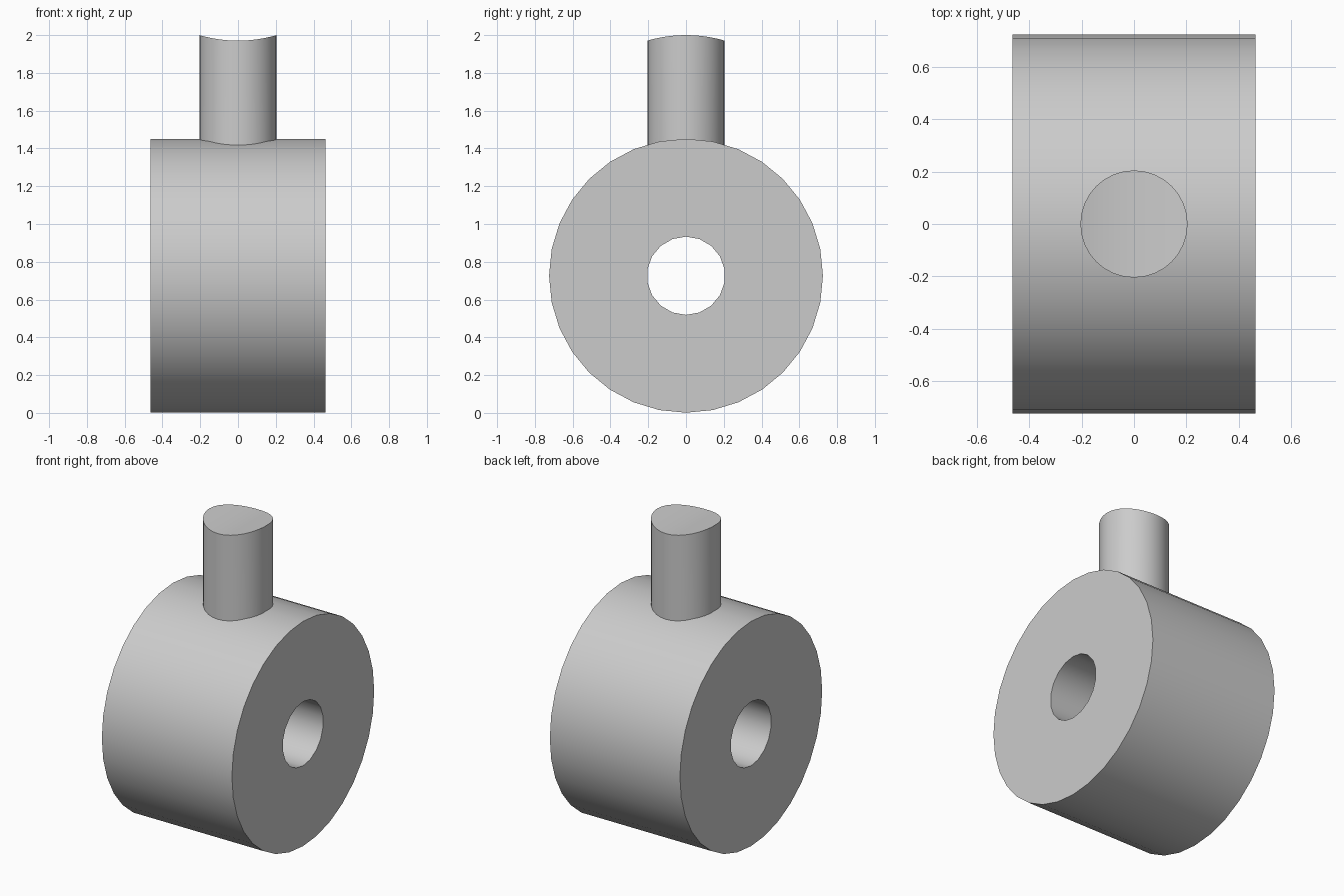
import bpy, bmesh
from math import sin, cos, tau, radians, sqrt

cube = bpy.data.objects.get("Cube")
if cube:
    bpy.data.objects.remove(cube, do_unlink=True)

R, HOLE, HALF, CZ = 0.725, 0.207, 0.464, 0.726
PIN, TOP = 0.205, 2.0

grey = bpy.data.materials.new("plain grey")
grey.use_nodes = True
grey.diffuse_color = (0.6, 0.6, 0.6, 1)
grey.node_tree.nodes["Principled BSDF"].inputs["Base Color"].default_value = (0.6, 0.6, 0.6, 1)


def finish(name, bm):
    """Turn a bmesh into a smooth-shaded grey object."""
    bmesh.ops.recalc_face_normals(bm, faces=bm.faces)
    mesh = bpy.data.meshes.new(name)
    bm.to_mesh(mesh)
    bm.free()
    mesh.materials.append(grey)
    obj = bpy.data.objects.new(name, mesh)
    bpy.context.collection.objects.link(obj)
    bpy.ops.object.select_all(action='DESELECT')
    obj.select_set(True)
    bpy.context.view_layer.objects.active = obj
    bpy.ops.object.shade_smooth_by_angle(angle=radians(30))
    return obj


def ring_x(bm, x, radius, count):
    """Closed loop around the x axis; returns its vertices and edges."""
    verts = [bm.verts.new((x, radius * sin(tau * i / count), CZ + radius * cos(tau * i / count)))
             for i in range(count)]
    return verts, [bm.edges.new((verts[i - 1], verts[i])) for i in range(count)]


def bridge(bm, a, b):
    for i in range(len(a)):
        bm.faces.new((a[i - 1], a[i], b[i], b[i - 1]))


# Drum with a round bore along x
bm = bmesh.new()
outer, inner = [], []
for x in (-HALF, HALF):
    rim, rim_edges = ring_x(bm, x, R, 32)
    bore, bore_edges = ring_x(bm, x, HOLE, 18)
    bmesh.ops.triangle_fill(bm, edges=rim_edges + bore_edges, use_beauty=True)
    outer.append(rim)
    inner.append(bore)
bridge(bm, *outer)
bridge(bm, *inner)
finish("drum", bm)

# Pin whose rim follows the drum's curve, closed by a shallow trough
bm = bmesh.new()
N = 32
points = [(PIN * cos(tau * i / N), PIN * sin(tau * i / N)) for i in range(N)]
drop = [R - sqrt(R * R - y * y) for x, y in points]
low = [bm.verts.new((x, y, CZ + R - d - 0.01)) for (x, y), d in zip(points, drop)]
high = [bm.verts.new((x, y, TOP - d)) for (x, y), d in zip(points, drop)]
bridge(bm, low, high)
for i in range(N // 2):
    corners = [high[i], high[i + 1], high[-i - 1], high[-i]]
    bm.faces.new(list(dict.fromkeys(corners)))
finish("pin", bm)
